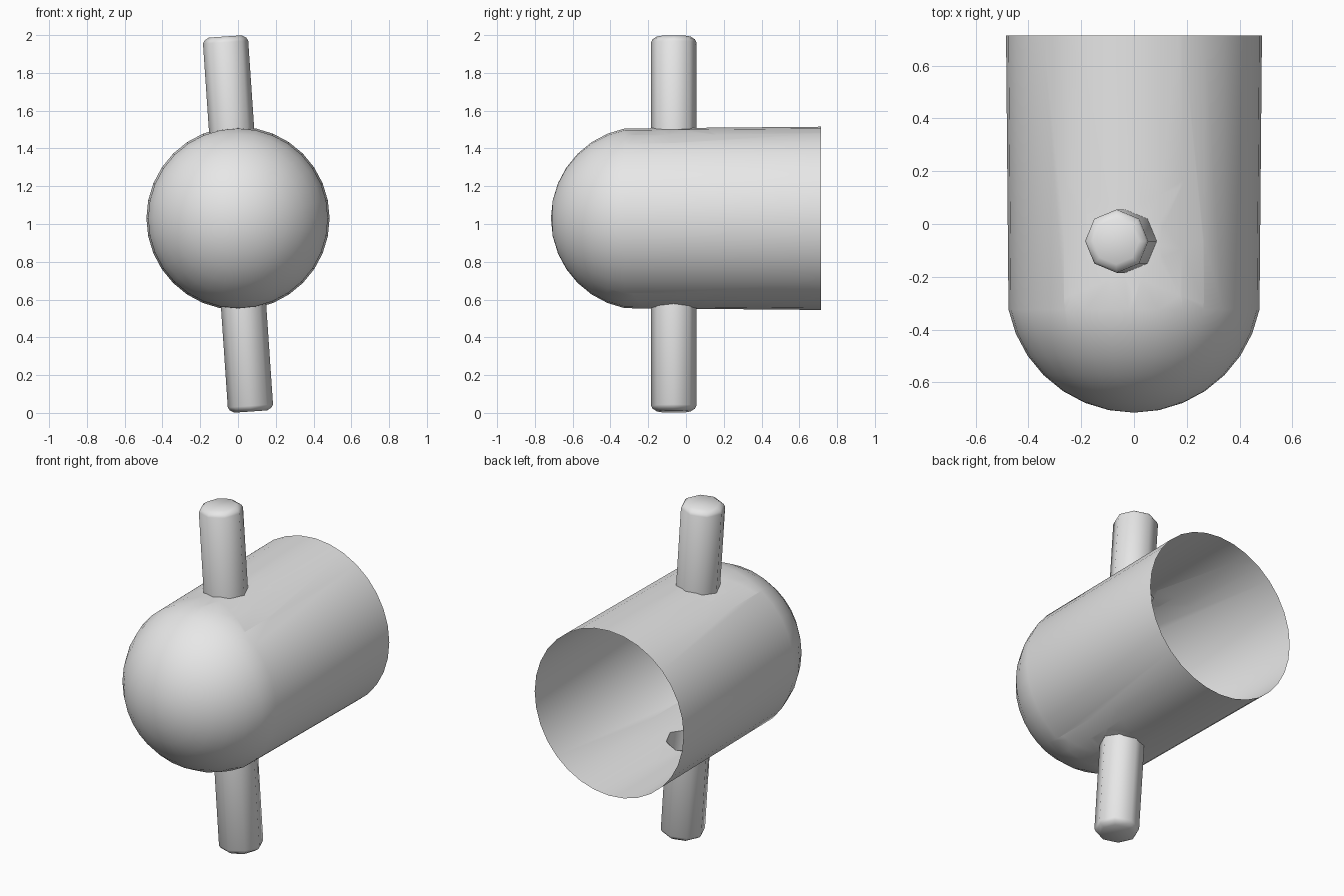
import bpy, bmesh, math
from mathutils import Vector, Matrix

cube = bpy.data.objects.get("Cube")
if cube:
    bpy.data.objects.remove(cube, do_unlink=True)

grey = bpy.data.materials.new("plain grey")
grey.use_nodes = True
GREY = (0.8, 0.8, 0.8, 1)
grey.diffuse_color = GREY
grey.node_tree.nodes["Principled BSDF"].inputs["Base Color"].default_value = GREY

R, AXIS_Z, BACK_Y, NOSE_C = 0.485, 1.03, 0.715, -0.23
STEP = math.radians(11.25)
PIN_R = 0.12
TILT = math.radians(-3.9)
# Pin frames: both pins share one tilted axis, the lower one turned half a circle
UPPER = Matrix.Translation((0, -0.065, 1.0)) @ Matrix.Rotation(TILT, 4, 'Y')
LOWER = UPPER @ Matrix.Rotation(math.pi, 4, 'Y')


def finish(bm, name):
    me = bpy.data.meshes.new(name)
    bm.to_mesh(me)
    bm.free()
    me.materials.append(grey)
    ob = bpy.data.objects.new(name, me)
    bpy.context.collection.objects.link(ob)
    bpy.ops.object.select_all(action='DESELECT')
    ob.select_set(True)
    bpy.context.view_layer.objects.active = ob
    bpy.ops.object.shade_smooth_by_angle(angle=math.radians(60))


def bridge(bm, a, b):
    n = len(a)
    for i in range(n):
        bm.faces.new((a[i], a[(i + 1) % n], b[(i + 1) % n], b[i]))


def octagon(r, t):
    return [Vector((r * math.cos(k * math.pi / 4), r * math.sin(k * math.pi / 4), t))
            for k in range(8)]


# Shell: open cylinder closed by a round nose
bm = bmesh.new()
profile = [(BACK_Y, R)] + [(NOSE_C - R * math.sin(k * STEP), R * math.cos(k * STEP))
                           for k in range(1, 8)]
rings = [[bm.verts.new((r * math.cos(i * STEP), y, AXIS_Z + r * math.sin(i * STEP)))
          for i in range(32)] for y, r in profile]
for a, b in zip(rings, rings[1:]):
    bridge(bm, a, b)
tip = bm.verts.new((0, NOSE_C - R, AXIS_Z))
for i in range(32):
    bm.faces.new((rings[-1][i], rings[-1][(i + 1) % 32], tip))

# Openings in the shell where the hollow pins join
apothem = PIN_R * math.cos(math.pi / 8)
for frame in (UPPER, LOWER):
    inv = frame.inverted()

    def near(f):
        c = inv @ f.calc_center_median()
        return c.z > 0.3 and abs(c.x) < 0.25 and c.y > -0.25

    normals = [Vector((math.cos(a), math.sin(a), 0))
               for a in ((k + 0.5) * math.pi / 4 for k in range(8))]
    for n in normals:
        faces = [f for f in bm.faces if near(f)]
        geom = faces + list({e for f in faces for e in f.edges}) \
            + list({v for f in faces for v in f.verts})
        bmesh.ops.bisect_plane(bm, geom=geom, dist=1e-5,
                               plane_co=frame @ (n * apothem),
                               plane_no=frame.to_3x3() @ n)

    def inside(f):
        c = inv @ f.calc_center_median()
        return c.z > 0.3 and all(n.dot(c) < apothem for n in normals)

    bmesh.ops.delete(bm, geom=[f for f in bm.faces if inside(f)], context='FACES')
bmesh.ops.recalc_face_normals(bm, faces=bm.faces)
finish(bm, "shell")


def on_shell(frame, p):
    """Slide a point along the pin axis until it meets the shell."""
    t = 0.3
    while t < 0.6:
        q = frame @ Vector((p.x, p.y, t))
        f = (BACK_Y - q.y) / (BACK_Y - profile[1][0])
        if math.hypot(q.x, q.z - AXIS_Z) > R + (profile[1][1] - R) * f - 0.004:
            break
        t += 0.001
    return Vector((p.x, p.y, t))


# Pins: eight-sided tubes with a chamfered closed end
for name, frame in (("upper_pin", UPPER), ("lower_pin", LOWER)):
    bm = bmesh.new()
    loops = [[on_shell(frame, p) for p in octagon(PIN_R, 0)],
             octagon(PIN_R, 0.965), octagon(0.112, 0.98), octagon(0.088, 0.995)]
    loops = [[bm.verts.new(frame @ p) for p in loop] for loop in loops]
    for a, b in zip(loops, loops[1:]):
        bridge(bm, a, b)
    bm.faces.new(loops[-1])
    finish(bm, name)
